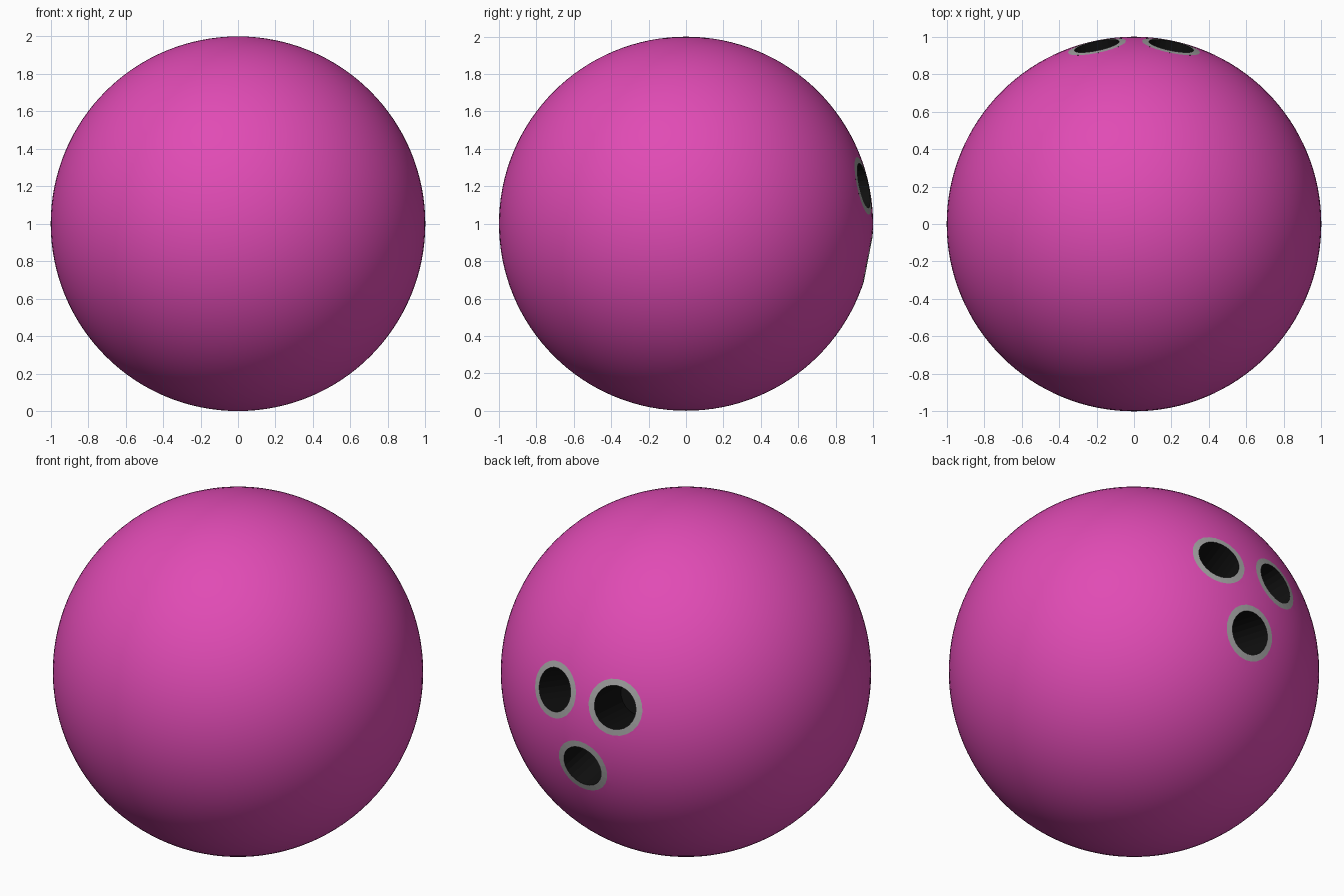
import bpy, bmesh, math
from mathutils import Vector

if "Cube" in bpy.data.objects:
    bpy.data.objects.remove(bpy.data.objects["Cube"])

CENTRE = Vector((0, 0, 1))
R_RING, R_HOLE, DEPTH, SIDES = 0.157, 0.122, 0.38, 24


def material(name, rgb):
    m = bpy.data.materials.new(name)
    m.diffuse_color = (*rgb, 1)
    m.use_nodes = True
    m.node_tree.nodes["Principled BSDF"].inputs["Base Color"].default_value = m.diffuse_color
    return m


pink = material("pink", (0.75, 0.07, 0.46))
black = material("black", (0.005, 0.005, 0.005))
grey = material("grey", (0.38, 0.38, 0.38))


def lathe(name, profile, direction, mats, closed_top=False):
    """Revolve (radius, distance from ball centre) points about a radial axis.
    The last ring is capped, and so is the first when closed_top is set."""
    bm = bmesh.new()
    rings = [[bm.verts.new((r * math.cos(2 * math.pi * i / SIDES),
                            r * math.sin(2 * math.pi * i / SIDES), h))
              for i in range(SIDES)] for r, h in profile]
    for k in range(len(rings) - 1):
        a, b = rings[k], rings[k + 1]
        for i in range(SIDES):
            j = (i + 1) % SIDES
            f = bm.faces.new((a[j], a[i], b[i], b[j]))
            f.material_index = min(k, len(mats) - 1)
    bm.faces.new(rings[-1]).material_index = len(mats) - 1
    if closed_top:
        bm.faces.new(rings[0])
        bmesh.ops.recalc_face_normals(bm, faces=bm.faces)
    me = bpy.data.meshes.new(name)
    bm.to_mesh(me)
    bm.free()
    for m in mats:
        me.materials.append(m)
    ob = bpy.data.objects.new(name, me)
    bpy.context.collection.objects.link(ob)
    ob.location = CENTRE
    ob.rotation_mode = 'QUATERNION'
    ob.rotation_quaternion = Vector(direction).to_track_quat('Z', 'Y')
    return ob


def on_ball(r):
    return math.sqrt(1 - r * r)


# Ball
bpy.ops.mesh.primitive_uv_sphere_add(segments=128, ring_count=64, radius=1, location=CENTRE)
ball = bpy.context.object
ball.name = "ball"
ball.data.materials.append(pink)
bpy.ops.object.shade_smooth_by_angle(angle=math.radians(30))

# Two finger holes and a thumb hole, all on the back
holes = {"finger_hole_left": (-0.2, 0.957, 0.205),
         "finger_hole_right": (0.2, 0.957, 0.205),
         "thumb_hole": (0, 0.98, -0.19)}
for name, d in holes.items():
    # Cutter for the bore
    cutter = lathe(name + "_cutter", [(R_RING, 1.1), (R_RING, 1 - DEPTH - 0.03)],
                   d, [pink], closed_top=True)
    cutter.hide_render = True
    cutter.hide_viewport = True
    cut = ball.modifiers.new(name, 'BOOLEAN')
    cut.operation = 'DIFFERENCE'
    cut.solver = 'EXACT'
    cut.object = cutter
    # Grey rim following the ball, black bore inside it
    lathe(name, [(R_RING + 0.001, on_ball(R_RING)), (R_HOLE, on_ball(R_HOLE)),
                 (R_HOLE, 1 - DEPTH)], d, [grey, black])
